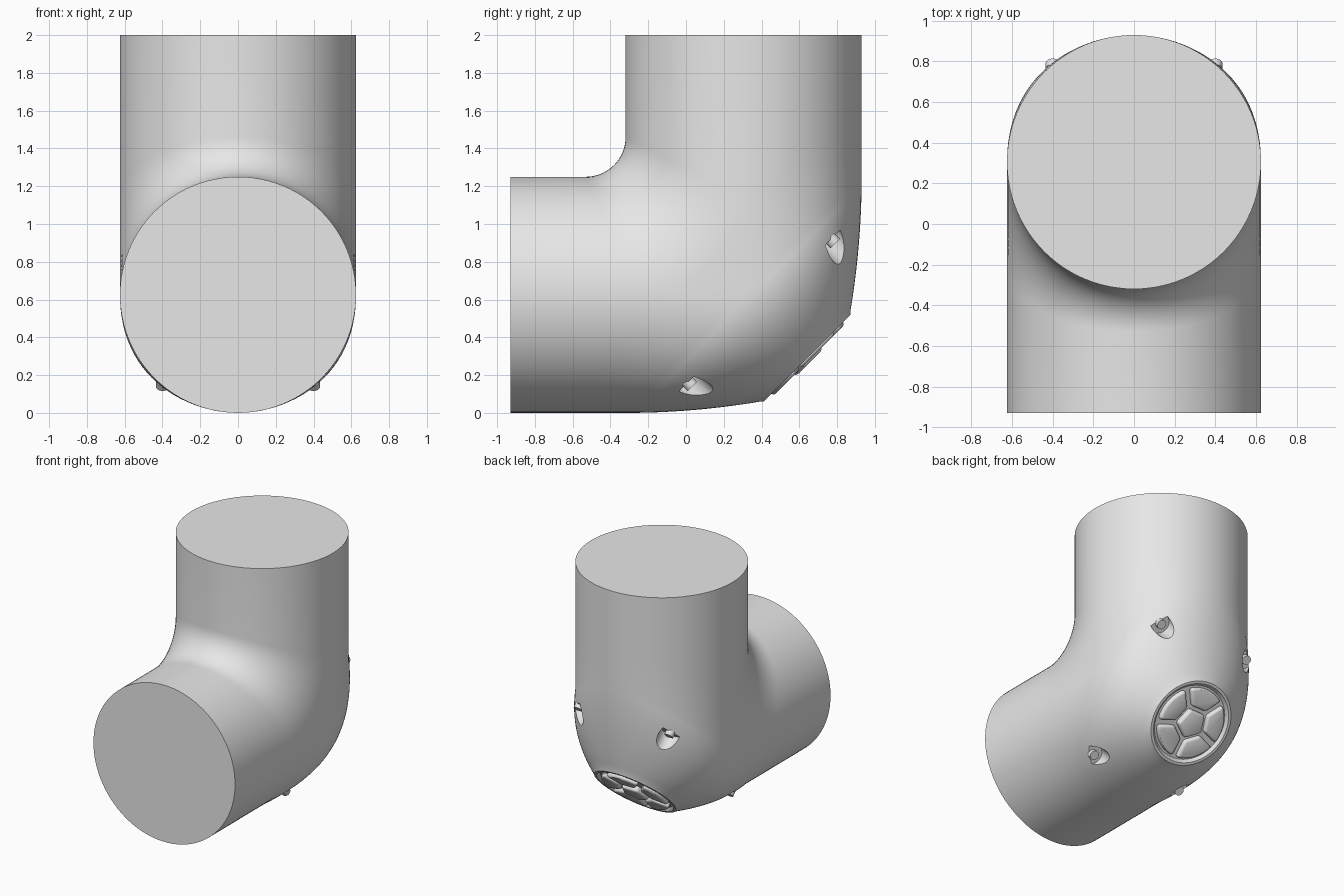
import bpy, bmesh
from math import sin, cos, pi, sqrt
from mathutils import Vector, Matrix

if "Cube" in bpy.data.objects:
    bpy.data.objects.remove(bpy.data.objects["Cube"])

R = 0.625                 # pipe radius
AY, AZ = 0.305, R         # where the two pipe axes cross
FRONT, TOP = -0.93, 2.0   # open ends of the pipes
N = 48                    # segments per half circle
DISC_R, DISC_D = 0.34, 0.46
S = sqrt(0.5)

# Corner frame: local z points out through the rounded heel
CORNER = Matrix(((-1, 0, 0, 0), (0, S, S, AY), (0, S, -S, AZ), (0, 0, 0, 1)))

grey = bpy.data.materials.new("plain grey")
grey.use_nodes = True
grey.diffuse_color = (0.8, 0.8, 0.8, 1)
grey.node_tree.nodes["Principled BSDF"].inputs["Base Color"].default_value = (0.8, 0.8, 0.8, 1)


def make_object(name, bm):
    bmesh.ops.recalc_face_normals(bm, faces=bm.faces[:])
    mesh = bpy.data.meshes.new(name)
    bm.to_mesh(mesh)
    bm.free()
    mesh.materials.append(grey)
    obj = bpy.data.objects.new(name, mesh)
    bpy.context.collection.objects.link(obj)
    return obj


def finish(obj):
    """Apply modifiers, then smooth while keeping sharp edges."""
    bpy.ops.object.select_all(action='DESELECT')
    obj.select_set(True)
    bpy.context.view_layer.objects.active = obj
    for mod in list(obj.modifiers):
        bpy.ops.object.modifier_apply(modifier=mod.name)
    bpy.ops.object.shade_smooth_by_angle(angle=pi / 6)


def add_grid(bm, rows):
    verts = [[bm.verts.new(p) for p in row] for row in rows]
    for r0, r1 in zip(verts, verts[1:]):
        for i in range(len(r0) - 1):
            bm.faces.new((r0[i], r0[i + 1], r1[i + 1], r1[i]))


def inner_row(a):
    """Front pipe top, filleted throat, upright pipe front."""
    x, h = R * cos(a), R * sin(a)
    r = 0.21 + 0.5 * (R - h)
    cy, cz = AY - h - r, AZ + h + r
    arc = [(x, cy + r * sin(t), cz - r * cos(t))
           for t in (pi / 2 * i / 16 for i in range(17))]
    return [(x, FRONT, AZ + h)] + arc + [(x, AY - h, TOP)]


def outer_rows(a):
    """Underside of front pipe and back of upright pipe, up to the heel."""
    x, h = R * cos(a), R * sin(a)
    r0 = 0.21 + 0.5 * R
    fy = 1 - r0 / (AY - FRONT)
    fz = 1 - r0 / (TOP - AZ)
    ye, ze = AY - h, AZ + h
    low = [(x, FRONT + (ye - FRONT) * f, AZ - h) for f in (0, fy, 1)]
    back = [(x, AY + h, TOP + (ze - TOP) * f) for f in (0, fz, 1)]
    return low, back


def heel_row(a):
    """Curve from the oval seam to the round end plate, with its raised rim."""
    p0 = Vector((R * cos(a), R / S * sin(a), 0))
    p1 = p0 + 0.25 * Vector((0, -sin(a), 1))
    p2 = Vector((DISC_R * cos(a), DISC_R * sin(a), DISC_D))
    pts = []
    for i in range(17):
        t = i / 16
        pts.append((1 - t) ** 2 * p0 + 2 * t * (1 - t) * p1 + t * t * p2)
    for r, d in ((0.325, 0.015), (0.305, 0.015), (0.285, -0.005)):
        pts.append(Vector((r * cos(a), r * sin(a), DISC_D + d)))
    return [CORNER @ p for p in pts]


# Elbow body
half = [pi * i / N for i in range(N + 1)]
bm = bmesh.new()
add_grid(bm, [inner_row(a) for a in half])
for side in (0, 1):
    add_grid(bm, [outer_rows(a)[side] for a in half])
add_grid(bm, [heel_row(pi * i / N) for i in range(2 * N + 1)])
bmesh.ops.remove_doubles(bm, verts=bm.verts[:], dist=1e-4)
bmesh.ops.holes_fill(bm, edges=[e for e in bm.edges if e.is_boundary], sides=0)
body = make_object("elbow_body", bm)


def cylinder(name, x, u, d0, d1, radius):
    bm = bmesh.new()
    place = CORNER @ Matrix.Translation((x, u, (d0 + d1) / 2))
    bmesh.ops.create_cone(bm, cap_ends=True, segments=32, radius1=radius,
                          radius2=radius, depth=d1 - d0, matrix=place)
    return make_object(name, bm)


# Four screw pockets sunk into the heel
spots = [(x, u) for x in (-0.40, 0.40) for u in (-0.535, 0.535)]
for x, u in spots:
    cutter = cylinder("pocket_cutter", x, u, 0.12, 0.7, 0.075)
    cutter.hide_render = True
    cutter.hide_set(True)
    cut = body.modifiers.new("pocket", 'BOOLEAN')
    cut.operation = 'DIFFERENCE'
    cut.solver = 'EXACT'
    cut.object = cutter
finish(body)
for obj in [o for o in bpy.data.objects if o.name.startswith("pocket_cutter")]:
    bpy.data.objects.remove(obj)

for x, u in spots:
    finish(cylinder("screw_head", x, u, 0.11, 0.15, 0.035))


def pad(name, outline, height):
    """Raised pad with softened edges on the end plate."""
    bm = bmesh.new()
    face = bm.faces.new([bm.verts.new((x, u, DISC_D - 0.02)) for x, u in outline])
    top = bmesh.ops.extrude_face_region(bm, geom=[face])["geom"]
    moved = [v for v in top if isinstance(v, bmesh.types.BMVert)]
    bmesh.ops.translate(bm, verts=moved, vec=(0, 0, height + 0.02))
    bm.transform(CORNER)
    obj = make_object(name, bm)
    soft = obj.modifiers.new("soft edge", 'BEVEL')
    soft.width = 0.018
    soft.segments = 3
    soft.limit_method = 'ANGLE'
    soft.angle_limit = pi / 4
    finish(obj)


def polar(r, a):
    return (r * cos(a), r * sin(a))


# Five outer pads around a five-sided hub
for k in range(5):
    mid = pi / 2 + 2 * pi * k / 5
    outer = [polar(0.27, mid + 0.55 * (i / 4 - 1)) for i in range(9)]
    inner = [polar(0.135, mid + 0.48), polar(0.135, mid - 0.48)]
    pad("heel_pad", outer + inner, 0.03)
pad("heel_hub", [polar(0.115, -pi / 2 + 2 * pi * k / 5) for k in range(5)], 0.04)
